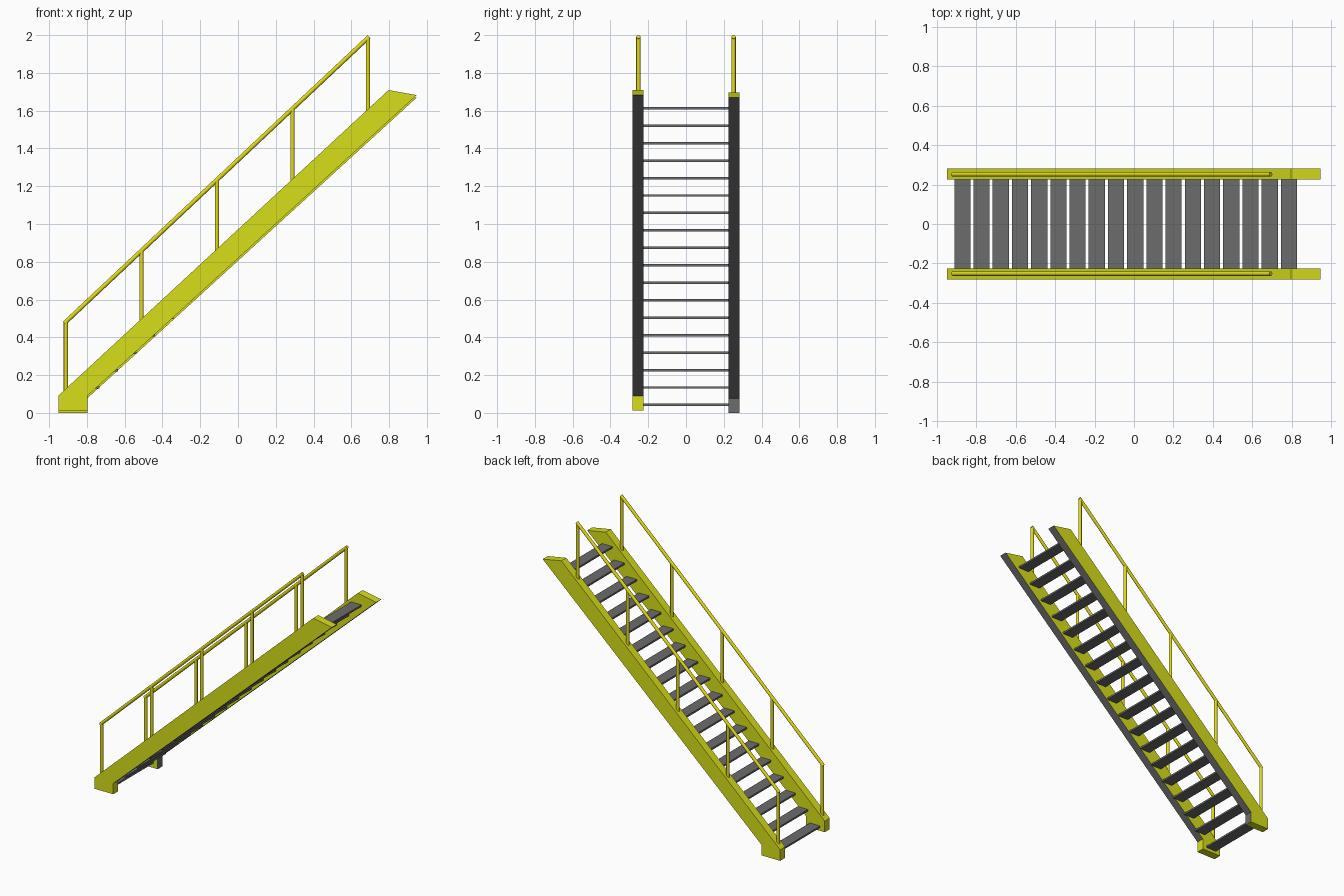
import bpy, bmesh
from mathutils import Vector

if "Cube" in bpy.data.objects:
    bpy.data.objects.remove(bpy.data.objects["Cube"])


def material(name, rgb):
    m = bpy.data.materials.new(name)
    m.diffuse_color = (*rgb, 1)
    m.use_nodes = True
    m.node_tree.nodes["Principled BSDF"].inputs["Base Color"].default_value = m.diffuse_color
    return m


YELLOW = material("yellow_paint", (0.68, 0.74, 0.01))
RAIL_YELLOW = material("rail_yellow", (0.76, 0.70, 0.01))
GREY = material("dark_grey", (0.15, 0.15, 0.15))


def make_object(name, bm, *mats):
    bmesh.ops.recalc_face_normals(bm, faces=bm.faces)
    me = bpy.data.meshes.new(name)
    bm.to_mesh(me)
    bm.free()
    for m in mats:
        me.materials.append(m)
    ob = bpy.data.objects.new(name, me)
    bpy.context.collection.objects.link(ob)
    return ob


# Stringer side profile (x, z): foot, long slope, angled top end
PROFILE = [(-0.949, 0), (-0.949, 0.08), (0.797, 1.696),
           (0.946, 1.669), (-0.798, 0.077), (-0.798, 0)]


def stringer(name, y0, y1, lift, grey_edges):
    bm = bmesh.new()
    a = [bm.verts.new((x, y0, z + lift)) for x, z in PROFILE]
    b = [bm.verts.new((x, y1, z + lift)) for x, z in PROFILE]
    bm.faces.new(a)
    bm.faces.new(b[::-1])
    n = len(a)
    for i in range(n):
        j = (i + 1) % n
        f = bm.faces.new((a[i], b[i], b[j], a[j]))
        f.material_index = 1 if i in grey_edges else 0
    make_object(name, bm, YELLOW, GREY)


# Near stringer sits slightly higher than the far one
stringer("front_stringer", -0.282, -0.225, 0.013, {3})
stringer("back_stringer", 0.225, 0.282, 0.0, {3, 4})

# Treads
COUNT = 18
for i in range(COUNT):
    t = i / (COUNT - 1)
    bm = bmesh.new()
    bmesh.ops.create_cube(bm, size=1)
    bmesh.ops.scale(bm, vec=(0.082, 0.456, 0.013), verts=bm.verts)
    ob = make_object(f"tread_{i + 1:02d}", bm, GREY)
    ob.location = (-0.871 + 1.657 * t, 0, 0.042 + 1.571 * t)


def tube(name, p, q, r=0.0115, sides=12):
    p, q = Vector(p), Vector(q)
    d = q - p
    bm = bmesh.new()
    bmesh.ops.create_cone(bm, cap_ends=True, segments=sides,
                          radius1=r, radius2=r, depth=d.length)
    for f in bm.faces:
        f.smooth = len(f.verts) == 4
    for e in bm.edges:
        e.smooth = all(len(f.verts) == 4 for f in e.link_faces)
    ob = make_object(name, bm, RAIL_YELLOW)
    ob.rotation_mode = 'QUATERNION'
    ob.rotation_quaternion = d.to_track_quat('Z', 'Y')
    ob.location = (p + q) / 2


# Handrails with five posts per side
X0, X1, Z0, Z1 = -0.911, 0.688, 0.482, 1.985
for side, y in (("front", -0.252), ("back", 0.252)):
    tube(f"{side}_handrail", (X0 - 0.008, y, Z0 - 0.007), (X1 + 0.006, y, Z1 + 0.006))
    for i in range(5):
        t = i / 4
        x = X0 + (X1 - X0) * t
        base = 0.08 + (x + 0.949) * 0.9255
        tube(f"{side}_post_{i + 1}", (x, y, base - 0.02), (x, y, Z0 + (Z1 - Z0) * t))
